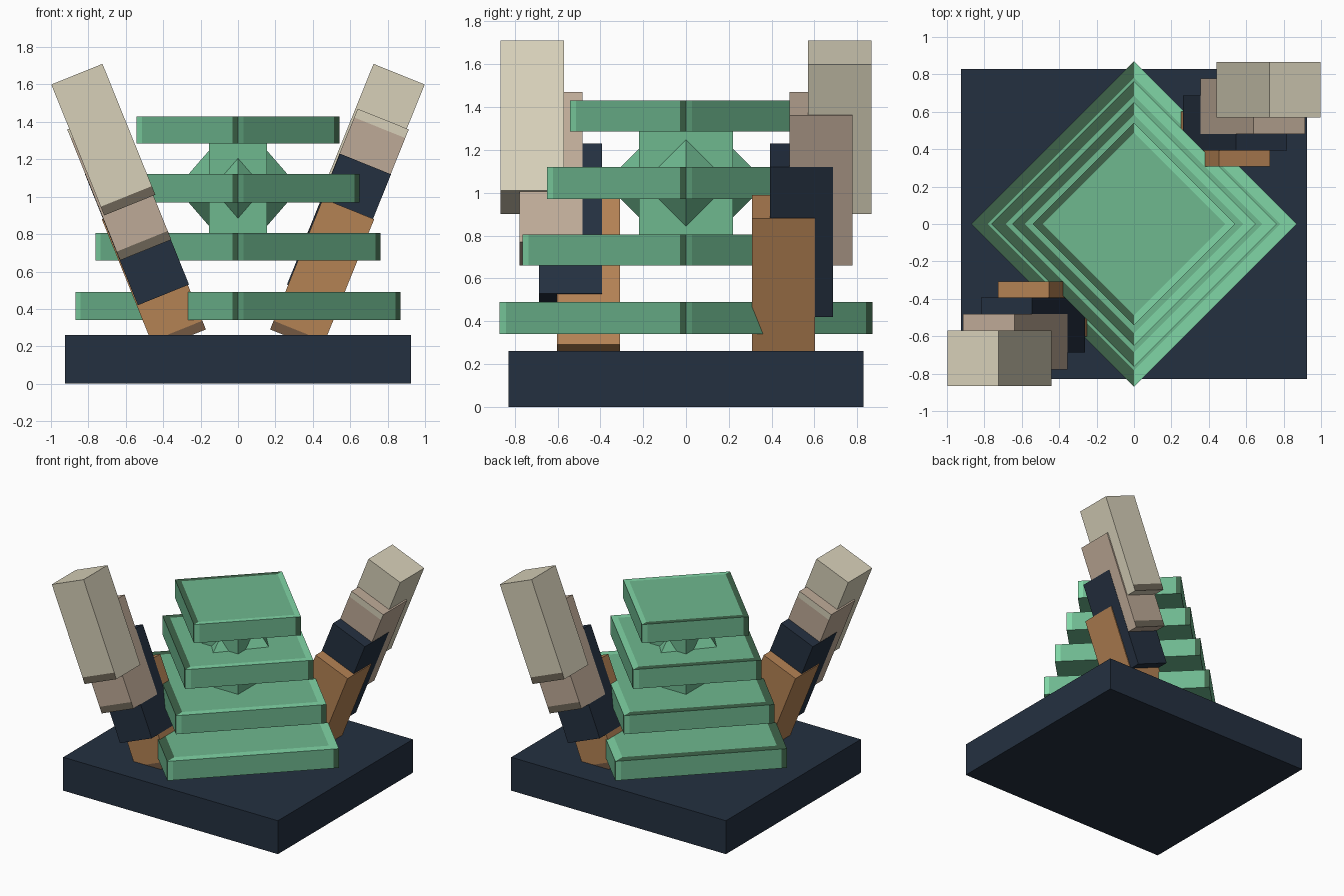
import bpy, bmesh, math
from mathutils import Vector, Matrix

cube = bpy.data.objects.get("Cube")
if cube:
    bpy.data.objects.remove(cube, do_unlink=True)


def linear(c):
    c /= 255
    return c / 12.92 if c < 0.04 else ((c + 0.055) / 1.055) ** 2.4


def material(name, r, g, b):
    m = bpy.data.materials.new(name)
    m.use_nodes = True
    col = (linear(r), linear(g), linear(b), 1)
    m.diffuse_color = col
    m.node_tree.nodes["Principled BSDF"].inputs["Base Color"].default_value = col
    return m


green = material("jade green", 110, 184, 143)
light_green = material("light green", 128, 214, 166)
dark_green = material("dark green", 62, 100, 74)
navy = material("navy", 36, 48, 64)
cream = material("cream", 215, 208, 185)
taupe = material("taupe", 190, 170, 151)
dark_taupe = material("dark taupe", 108, 100, 86)
brown = material("copper brown", 180, 130, 84)
dark_brown = material("dark brown", 115, 88, 66)


def finish(name, bm, mats, loc=(0, 0, 0), rot=(0, 0, 0)):
    me = bpy.data.meshes.new(name)
    bm.to_mesh(me)
    bm.free()
    for m in mats:
        me.materials.append(m)
    ob = bpy.data.objects.new(name, me)
    ob.location, ob.rotation_euler = loc, rot
    bpy.context.scene.collection.objects.link(ob)
    return ob


def box(sx, sy, sz):
    bm = bmesh.new()
    bmesh.ops.create_cube(bm, size=1)
    bmesh.ops.scale(bm, vec=(sx, sy, sz), verts=bm.verts)
    return bm


def cut(bm, faces, co, no):
    geom = set(faces)
    for f in faces:
        geom.update(f.edges)
        geom.update(f.verts)
    bmesh.ops.bisect_plane(bm, geom=list(geom), dist=1e-5, plane_co=co, plane_no=no)


def slab(name, r, z0, z1):
    """Diamond slab with painted rims on the top and at the corners."""
    side = r * math.sqrt(2)
    bm = box(side, side, z1 - z0)
    bmesh.ops.rotate(bm, verts=bm.verts, matrix=Matrix.Rotation(math.pi / 4, 3, "Z"))
    bm.normal_update()
    top = [f for f in bm.faces if f.normal.z > 0.9]
    rim = bmesh.ops.inset_region(bm, faces=top, thickness=0.1 * r)["faces"]
    for f in rim:
        f.material_index = 1 if f.calc_center_median().x > 0 else 2
    edge = side / 2 - 0.04
    for sx in (-1, 1):
        for sy in (-1, 1):
            d = Vector((sx, sy, 0)).normalized()
            walls = [f for f in bm.faces if abs(f.normal.z) < 0.1]
            cut(bm, walls, d * edge, d)
    bm.normal_update()
    for f in bm.faces:
        if abs(f.normal.z) < 0.1:
            across = f.calc_center_median().dot(Vector((0, 0, 1)).cross(f.normal))
            if abs(across) > edge:
                f.material_index = 2 if across > 0 else 1
    finish(name, bm, [green, light_green, dark_green], (0, 0, (z0 + z1) / 2))


# Square plinth
finish("base", box(1.85, 1.66, 0.26), [navy], (0, 0, 0.13))

# Stack of floating diamond slabs, each smaller than the one below
for name, r, z0, z1 in (("bottom_slab", 0.87, 0.34, 0.49), ("lower_slab", 0.763, 0.66, 0.805),
                        ("upper_slab", 0.65, 0.97, 1.12), ("top_slab", 0.542, 1.285, 1.43)):
    slab(name, r, z0, z1)

# Core column and the crystal around it
finish("core_column", box(0.31, 0.44, 0.49), [green], (0, 0, 1.045))
bm = bmesh.new()
for s in (-1, 1):
    bmesh.ops.create_cone(bm, segments=4, radius1=1, radius2=0, depth=1,
                          matrix=Matrix.Scale(s, 4, (0, 0, 1)) @ Matrix.Translation((0, 0, 0.5)))
bmesh.ops.scale(bm, vec=(0.33, 0.38, 0.38), verts=bm.verts)
bmesh.ops.recalc_face_normals(bm, faces=bm.faces)
finish("core_crystal", bm, [green], (0, 0, 1.045))

# Two leaning towers of overlapping blocks, each the other turned half round
LENGTH, WIDTH, BAND = 0.755, 0.295, 0.05
BLOCKS = (  # name, centre, body, bottom band, top band
    ("foot_block", (0.45, 0.455, 0.585), brown, dark_brown, brown),
    ("dark_block", (0.54, 0.54, 0.825), navy, navy, navy),
    ("middle_block", (0.635, 0.63, 1.065), taupe, dark_taupe, cream),
    ("top_block", (0.72, 0.718, 1.305), cream, dark_taupe, cream),
)
for side, turn in (("left", 0), ("right", math.pi)):
    for name, centre, body, low, high in BLOCKS:
        bm = box(WIDTH, WIDTH, LENGTH)
        for s in (-1, 1):
            bmesh.ops.bisect_plane(bm, geom=bm.verts[:] + bm.edges[:] + bm.faces[:],
                                   plane_co=(0, 0, s * (LENGTH / 2 - BAND)), plane_no=(0, 0, 1))
        bm.normal_update()
        for f in bm.faces:
            z = f.calc_center_median().z
            if abs(f.normal.y) > 0.9 and abs(z) > LENGTH / 2 - BAND:
                f.material_index = 1 if z < 0 else 2
        loc = Matrix.Rotation(turn, 3, "Z") @ Vector(centre)
        finish(f"{side}_{name}", bm, [body, low, high], loc, (0, math.radians(22), turn))
